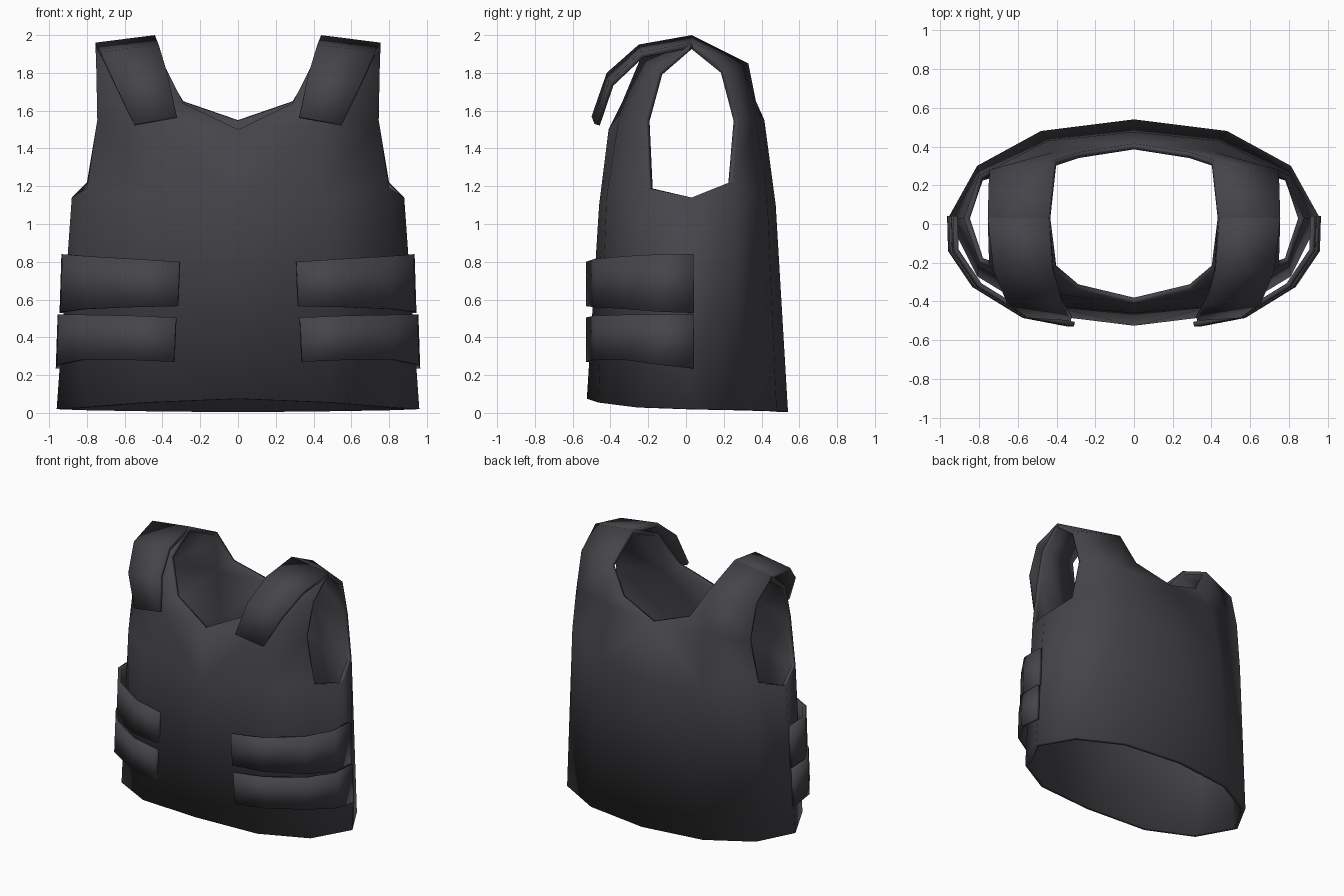
import bpy
from mathutils import Vector

if "Cube" in bpy.data.objects:
    bpy.data.objects.remove(bpy.data.objects["Cube"])

MID = Vector((0, 0, 0.9))


def shell(name, verts, faces, thick):
    """Right-half surface, wound outward, then mirrored and thickened inward."""
    vs = [Vector(v) for v in verts]
    out = []
    for f in faces:
        pts = [vs[i] for i in f]
        c = sum(pts, Vector()) / len(pts)
        n = (pts[1] - pts[0]).cross(pts[2] - pts[0])
        out.append(f if n.dot(c - MID) > 0 else f[::-1])
    me = bpy.data.meshes.new(name)
    me.from_pydata(vs, [], out)
    ob = bpy.data.objects.new(name, me)
    bpy.context.collection.objects.link(ob)
    mi = ob.modifiers.new("mirror", 'MIRROR')
    mi.merge_threshold = 0.001
    so = ob.modifiers.new("thickness", 'SOLIDIFY')
    so.thickness = thick
    so.offset = -1
    so.use_even_offset = True
    bpy.ops.object.select_all(action='DESELECT')
    bpy.context.view_layer.objects.active = ob
    ob.select_set(True)
    bpy.ops.object.shade_smooth_by_angle(angle=0.6)
    mat = bpy.data.materials.get("dark_fabric") or bpy.data.materials.new("dark_fabric")
    mat.diffuse_color = (0.06, 0.06, 0.068, 1)
    mat.use_nodes = True
    mat.node_tree.nodes["Principled BSDF"].inputs["Base Color"].default_value = mat.diffuse_color
    me.materials.append(mat)
    return ob


def strip(name, edge_a, edge_b, thick):
    """Band between two matching edges."""
    n = len(edge_a)
    faces = [(i, i + 1, n + i + 1, n + i) for i in range(n - 1)]
    return shell(name, edge_a + edge_b, faces, thick)


# Vest body: b = back, f = front, s = side; numbers run from the centre outward
P = {
    # hem
    'b0': (0, .54, .005), 'b1': (.48, .48, .01), 'b2': (.81, .30, .015), 's': (.96, .03, .02),
    'f2': (.81, -.27, .03), 'f1': (.49, -.465, .055), 'f0': (0, -.525, .075),
    # chest line and underarm
    'B0': (0, .475, 1.1), 'B1': (.44, .43, 1.15), 'B2': (.80, .25, 1.22), 'S': (.88, .03, 1.14),
    'F2': (.80, -.20, 1.19), 'F1': (.44, -.42, 1.15), 'F0': (0, -.46, 1.1),
    # back yoke
    'bn0': (0, .415, 1.55), 'bm': (.42, .37, 1.55), 'ba1': (.745, .28, 1.55),
    'bn1': (.29, .37, 1.65), 'bn2': (.41, .33, 1.85), 'ba2': (.75, .21, 1.82),
    # front yoke
    'fn0': (0, -.41, 1.5), 'fm': (.42, -.36, 1.53), 'fa1': (.745, -.22, 1.55),
    'fn1': (.29, -.34, 1.64), 'fn2': (.41, -.24, 1.88), 'fa2': (.75, -.15, 1.81),
    # shoulder ridge
    'n': (.44, .03, 2.0), 't': (.755, .03, 1.96),
}
keys = list(P)
faces = []
for lo, hi in zip(keys[0:6], keys[1:7]):
    faces.append((lo, hi, hi.upper(), lo.upper()))
for k in 'bf':
    K = k.upper()
    faces += [(K + '0', K + '1', k + 'm', k + 'n0'),
              (K + '1', K + '2', k + 'a1', k + 'm'),
              (k + 'n0', k + 'm', k + 'n1'),
              (k + 'm', k + 'n2', k + 'n1'),
              (k + 'm', k + 'a1', k + 'a2', k + 'n2'),
              (k + 'a2', 't', 'n', k + 'n2')]
shell("vest_body", list(P.values()), [tuple(keys.index(k) for k in f) for f in faces], .03)

# Shoulder straps folding over the front
strip("shoulder_straps",
      [(.44, .03, 2.0), (.42, -.25, 1.95), (.375, -.42, 1.80), (.325, -.50, 1.57)],
      [(.755, .03, 1.96), (.725, -.24, 1.91), (.655, -.41, 1.75), (.55, -.485, 1.53)], .03)

# Two side straps wrapping from the side seam to the front
PATH = [(.95, .04), (.945, -.14), (.82, -.325), (.56, -.485), (.325, -.53)]
for name, top, bottom, dx in (
        ("upper_side_straps", (.84, .84, .83, .815, .80), (.53, .535, .55, .56, .565), -.01),
        ("lower_side_straps", (.52, .52, .52, .515, .505), (.235, .255, .28, .28, .27), .01)):
    strip(name,
          [(x + dx - .005, y, z) for (x, y), z in zip(PATH, top)],
          [(x + dx + .005, y, z) for (x, y), z in zip(PATH, bottom)], .025)
